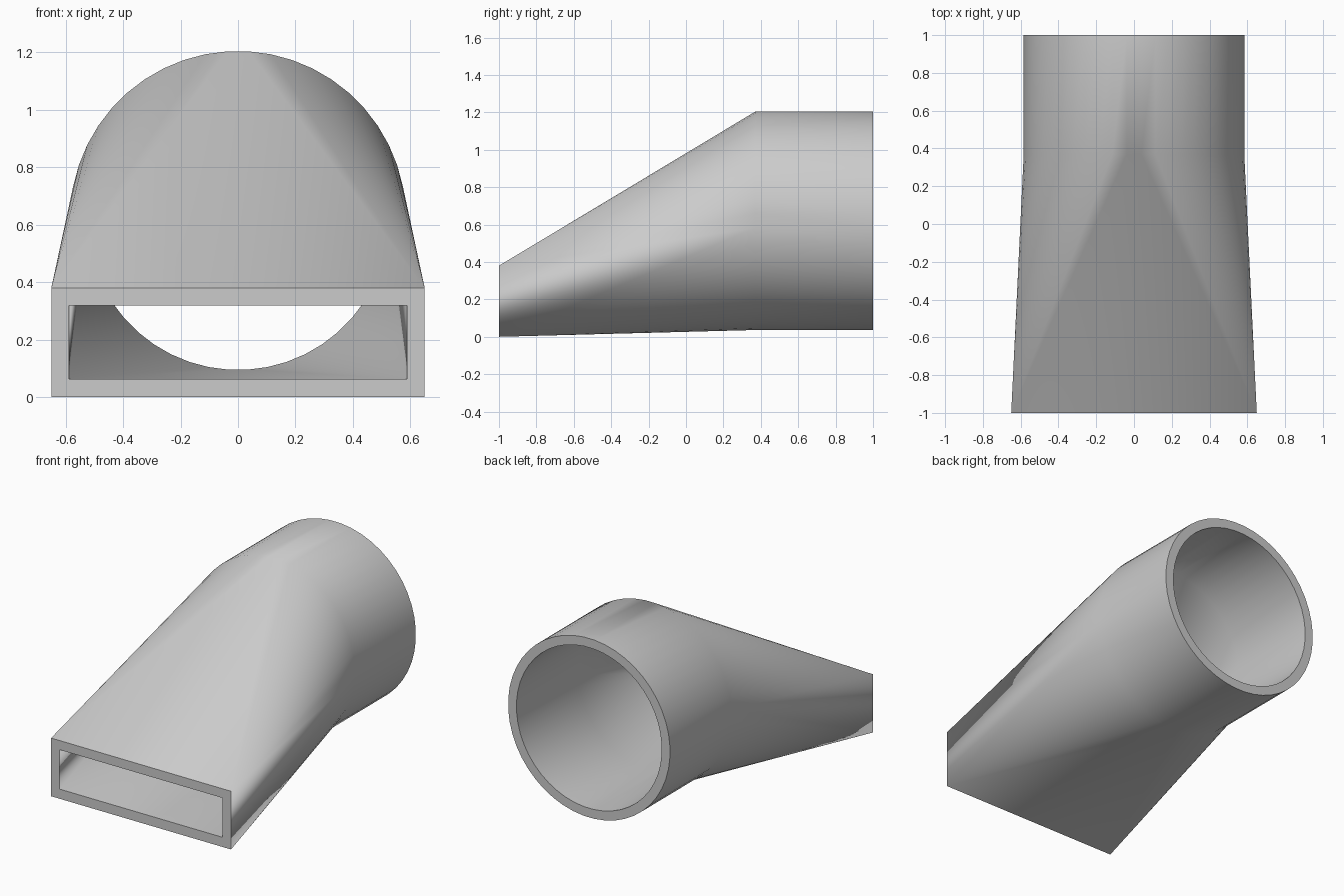
import bpy, bmesh, math

SEGMENTS = 48
QUARTER = SEGMENTS // 4
CENTRE_Z = 0.62
BEND_Y, BACK_Y, FRONT_Y = 0.37, 1.0, -1.0

cube = bpy.data.objects.get("Cube")
if cube:
    bpy.data.objects.remove(cube, do_unlink=True)

grey = bpy.data.materials.new("plain_grey")
grey.use_nodes = True
colour = (0.60, 0.60, 0.60, 1)
grey.diffuse_color = colour
grey.node_tree.nodes["Principled BSDF"].inputs["Base Color"].default_value = colour

bm = bmesh.new()


def ring(radius, y):
    """Circle with a flat segment centred at top, bottom and both sides."""
    verts = []
    for i in range(SEGMENTS):
        a = 2 * math.pi * (i + 0.5) / SEGMENTS
        verts.append(bm.verts.new((radius * math.cos(a), y, CENTRE_Z + radius * math.sin(a))))
    return verts


def rectangle(half_width, low, high):
    """Corners in the same turning order as the ring's quarters."""
    points = ((half_width, high), (-half_width, high), (-half_width, low), (half_width, low))
    return [bm.verts.new((x, FRONT_Y, z)) for x, z in points]


def bridge(a, b):
    """Quads between two closed loops of equal length."""
    n = len(a)
    for i in range(n):
        j = (i + 1) % n
        bm.faces.new((a[i], a[j], b[j], b[i]))


def duct_wall(radius, half_width, low, high):
    """Round pipe, then a fan from each corner and a flat panel between fans."""
    back, bend = ring(radius, BACK_Y), ring(radius, BEND_Y)
    corners = rectangle(half_width, low, high)
    bridge(back, bend)
    for q in range(4):
        start = q * QUARTER
        for i in range(start, start + QUARTER - 1):
            bm.faces.new((bend[i], bend[i + 1], corners[q]))
        last, first = start + QUARTER - 1, (start + QUARTER) % SEGMENTS
        bm.faces.new((bend[last], bend[first], corners[(q + 1) % 4], corners[q]))
    return back, corners


# Outer and inner walls, joined by the rims at each end
outer_back, outer_front = duct_wall(0.585, 0.65, 0.0, 0.38)
inner_back, inner_front = duct_wall(0.525, 0.588, 0.063, 0.32)
bridge(outer_back, inner_back)
bridge(outer_front, inner_front)
bmesh.ops.recalc_face_normals(bm, faces=bm.faces)

mesh = bpy.data.meshes.new("duct_adapter")
bm.to_mesh(mesh)
bm.free()
mesh.materials.append(grey)
duct = bpy.data.objects.new("duct_adapter", mesh)
bpy.context.collection.objects.link(duct)

# Smooth curved walls, crisp rims and bend
bpy.context.view_layer.objects.active = duct
duct.select_set(True)
bpy.ops.object.shade_smooth_by_angle(angle=math.radians(30))
weighted = duct.modifiers.new("flat_panels", "WEIGHTED_NORMAL")
weighted.keep_sharp = True
